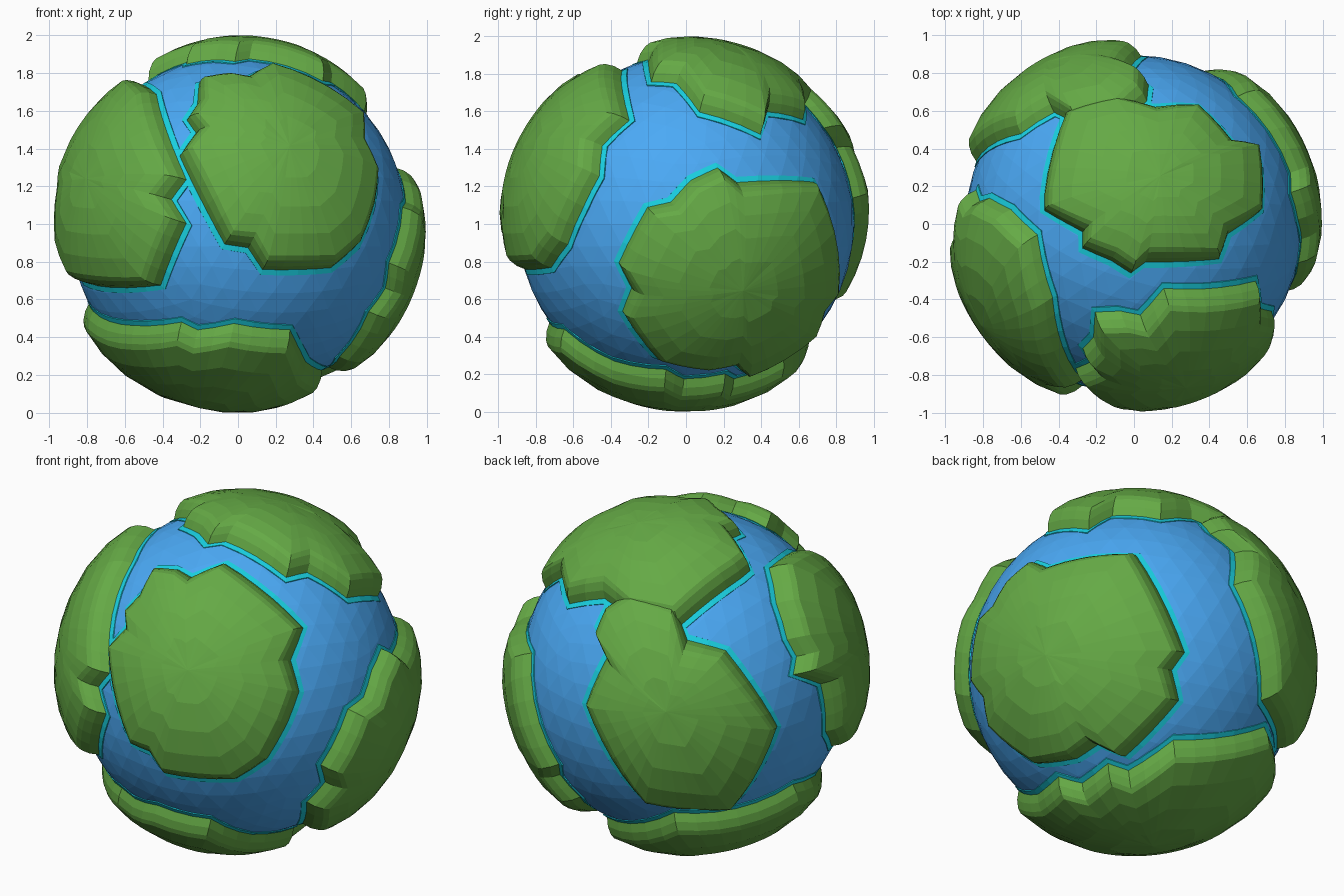
import bpy, bmesh, math
from mathutils import Vector

if "Cube" in bpy.data.objects:
    bpy.data.objects.remove(bpy.data.objects["Cube"])

MID = Vector((0, 0, 1))


def material(name, color):
    m = bpy.data.materials.new(name)
    m.diffuse_color = (*color, 1)
    m.use_nodes = True
    m.node_tree.nodes["Principled BSDF"].inputs["Base Color"].default_value = m.diffuse_color
    return m


WATER = material("water", (0.07, 0.40, 0.92))
SHORE = material("shore", (0.01, 0.64, 0.76))
LAND = material("land", (0.13, 0.40, 0.06))


def finish(bm, name, mat):
    me = bpy.data.meshes.new(name)
    bm.to_mesh(me)
    bm.free()
    me.materials.append(mat)
    ob = bpy.data.objects.new(name, me)
    ob.location = MID
    bpy.context.collection.objects.link(ob)


def seen_from(az, el, pts, r=0.93):
    """Lift a flat outline drawn in a view direction onto the globe."""
    az, el = math.radians(az), math.radians(el)
    h = Vector((math.sin(az), -math.cos(az), 0))
    right = Vector((math.cos(az), math.sin(az), 0))
    z = Vector((0, 0, 1))
    up = z * math.cos(el) - h * math.sin(el)
    cam = h * math.cos(el) + z * math.sin(el)
    return [right * u + up * v + cam * math.sqrt(max(0, r * r - u * u - v * v)) for u, v in pts]


def loft(name, mat, rings, tip=None):
    """Skin closed rings of points, optionally closed by a tip point."""
    bm = bmesh.new()
    loops = [[bm.verts.new(p) for p in ring] for ring in rings]
    n = len(loops[0])
    for a, b in zip(loops, loops[1:]):
        for i in range(n):
            j = (i + 1) % n
            bm.faces.new((a[i], a[j], b[j], b[i]))
    if tip:
        t = bm.verts.new(tip)
        for i in range(n):
            bm.faces.new((loops[-1][i], loops[-1][(i + 1) % n], t))
    bm.normal_update()
    for f in bm.faces:
        if f.normal.dot(f.calc_center_median()) < 0:
            f.normal_flip()
    finish(bm, name, mat)


def continent(name, corners):
    corners = [Vector(c).normalized() for c in corners]
    edge = []
    for a, b in zip(corners, corners[1:] + corners[:1]):
        n = max(1, math.ceil((b - a).length / 0.14))
        edge += [a.lerp(b, k / n).normalized() for k in range(n)]
    c = sum(edge, Vector()).normalized()

    def inset(d, r):
        return [c.slerp(p, 1 - d / c.angle(p)) * r if d >= 0 else
                (p + (p - c).normalized() * -d).normalized() * r for p in edge]

    def shrink(f, r):
        return [c.slerp(p, (1 - 0.115 / c.angle(p)) * f) * r for p in edge]

    # sloping coast, then the domed cap
    loft(name + "_land", LAND,
         [inset(0, 0.885), inset(0.045, 0.94), inset(0.085, 0.972), inset(0.115, 0.985),
          shrink(0.8, 0.996), shrink(0.56, 1.001), shrink(0.3, 1.001)], c * 1.001)
    # flat bright rim on the water
    loft(name + "_shore", SHORE, [inset(-0.027, 0.888), inset(-0.024, 0.898), inset(0.02, 0.9)])


# ocean ball
bm = bmesh.new()
bmesh.ops.create_icosphere(bm, subdivisions=4, radius=0.895)
finish(bm, "ocean", WATER)

# front continent
continent("front", seen_from(0, 0, [
    (-.22, .77), (-.08, .80), (.03, .79), (.16, .85), (.37, .78), (.67, .57), (.69, .43), (.76, .26),
    (.74, .09), (.66, -.12), (.51, -.25), (.13, -.26), (.05, -.14), (-.08, -.12), (-.33, .37),
    (-.24, .50), (-.29, .57), (-.23, .66)]))

# right continent, outlined from the right and from behind below
continent("right", seen_from(90, 0, [
    (-.36, -.48), (-.31, -.35), (-.38, -.21), (-.22, .10), (-.09, .13), (.02, .25), (.17, .32),
    (.28, .24), (.70, .24)]) + seen_from(135, -27, [
        (.10, .62), (.365, .05), (.29, -.05), (.32, -.22), (0, -.52), (-.15, -.45), (-.28, -.52),
        (-.51, -.53)]))

# top continent
continent("top", seen_from(0, 90, [
    (-.38, .60), (-.50, .16), (-.50, .07), (-.29, -.05), (-.29, -.14), (-.13, -.21), (-.02, -.28),
    (.06, -.22), (.47, -.20), (.52, -.06), (.70, .07), (.68, .41), (.54, .45), (.35, .65),
    (.11, .645), (-.13, .69)]))

# back continent, touching the top one
continent("back", seen_from(214.3, 25, [
    (-.44, .37), (-.30, .46), (-.06, .40), (.02, .19), (.24, .13), (.53, -.30), (.27, -.75),
    (.08, -.76), (-.21, -.73), (-.56, -.18), (-.44, .09), (-.50, .24)]))

# bottom continent, outline as seen from below
continent("bottom", seen_from(0, -90, [
    (-.80, .08), (-.57, .49), (-.31, .70), (-.22, .70), (-.02, .76), (.29, .675), (.38, .40),
    (.47, .11), (.38, .01), (.38, -.22), (.27, -.27), (.17, -.545), (-.39, -.68), (-.65, -.44),
    (-.82, -.12)]))

# left continent
continent("left", [
    (-.51, -.05, .75), (-.44, -.40, .72), (-.27, -.85, .24), (-.35, -.84, .13), (-.27, -.88, 0),
    (-.41, -.75, -.34), (-.85, -.20, -.32), (-.916, -.046, -.15), (-.915, 0, .165),
    (-.86, .197, .285), (-.84, .135, .37), (-.79, .153, .47), (-.67, .09, .64)])
